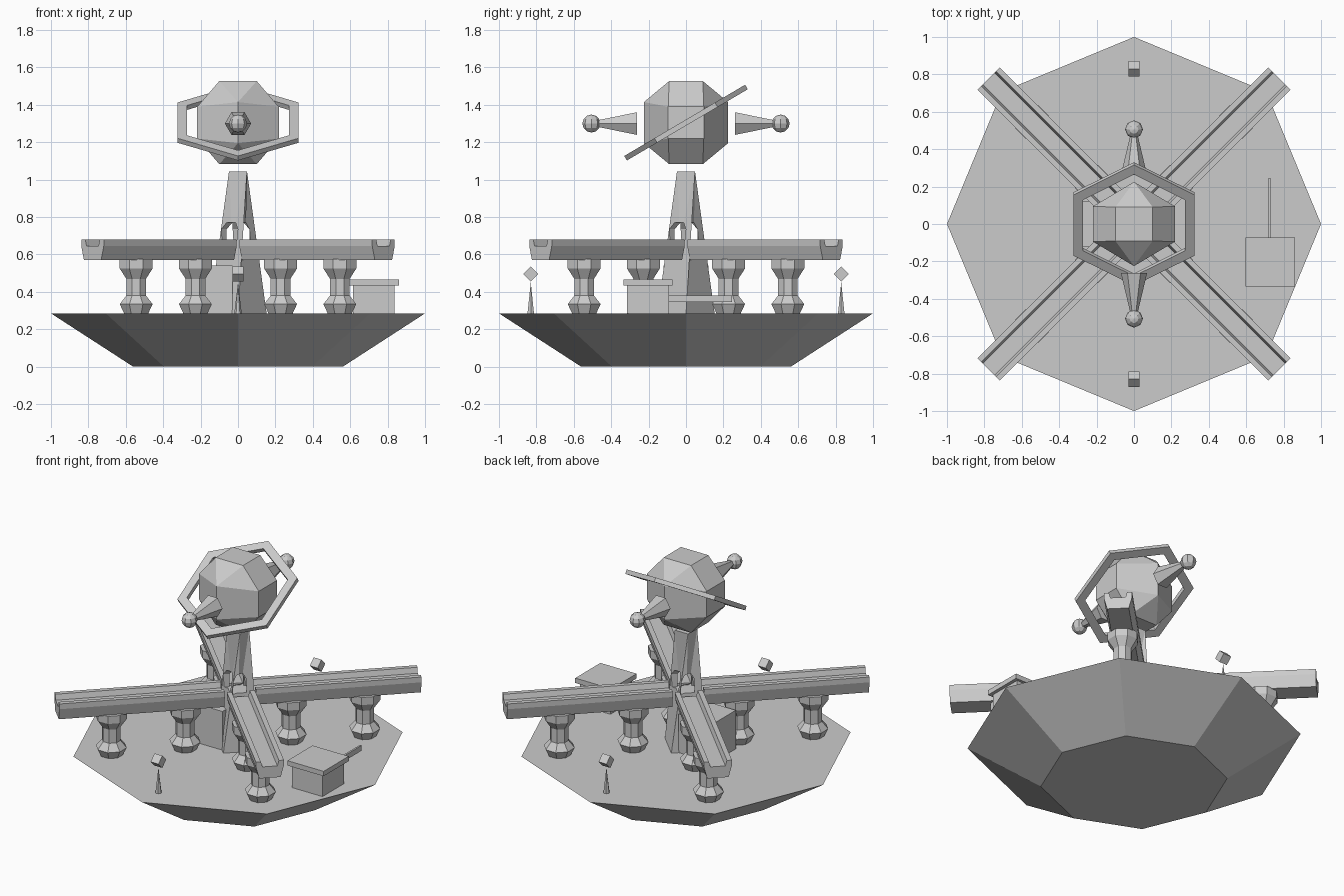
import bpy, bmesh, math
from mathutils import Matrix, Vector

if "Cube" in bpy.data.objects:
    bpy.data.objects.remove(bpy.data.objects["Cube"])

def make(name, verts, faces=None):
    """Mesh object from faces, or from the convex hull if no faces are given."""
    bm = bmesh.new()
    vs = [bm.verts.new(v) for v in verts]
    if faces is None:
        bmesh.ops.convex_hull(bm, input=vs)
        bmesh.ops.dissolve_limit(bm, angle_limit=0.01, verts=bm.verts, edges=bm.edges)
    else:
        for f in faces:
            bm.faces.new([vs[i] for i in f])
    bmesh.ops.recalc_face_normals(bm, faces=bm.faces)
    me = bpy.data.meshes.new(name)
    bm.to_mesh(me)
    bm.free()
    ob = bpy.data.objects.new(name, me)
    bpy.context.collection.objects.link(ob)
    return ob

def loft(name, rings):
    """Closed solid through rings of equal point count."""
    n = len(rings[0])
    faces = [[k*n+i, k*n+(i+1) % n, (k+1)*n+(i+1) % n, (k+1)*n+i]
             for k in range(len(rings)-1) for i in range(n)]
    faces += [list(range(n))[::-1], [(len(rings)-1)*n+i for i in range(n)]]
    return make(name, [p for r in rings for p in r], faces)

def ngon(n, r, z, a0=0.0):
    return [(r*math.cos(a0+i*math.tau/n), r*math.sin(a0+i*math.tau/n), z) for i in range(n)]

def box(name, lo, hi):
    return make(name, [(x, y, z) for x in (lo[0], hi[0]) for y in (lo[1], hi[1]) for z in (lo[2], hi[2])])

D = 0.285  # deck height

# Floating octagonal base
loft("base_island", [ngon(8, 0.56, 0), ngon(8, 1.0, D)])

# Channel arms on the diagonals, each on two turned columns
half = [(0.065, 0.57), (0.085, 0.645), (0.085, 0.68), (0.055, 0.68), (0.045, 0.645)]
section = half + [(-v, z) for v, z in reversed(half)]
column = [(0.07, D), (0.095, 0.335), (0.057, 0.38), (0.057, 0.47), (0.095, 0.525), (0.095, 0.575)]
for k in range(4):
    a = math.pi/4 + k*math.pi/2
    arm = loft(f"channel_arm_{k+1}", [[(u, v, z) for v, z in section] for u in (0.095, 1.10)])
    arm.rotation_euler.z = a
    for j, d in enumerate((0.322, 0.77)):
        c = loft(f"column_{k+1}_{j+1}", [ngon(8, r, z, math.pi/8) for r, z in column])
        c.location = (d*math.cos(a), d*math.sin(a), 0)

# Twisted central spire with crossing openings above the channels
spire = loft("spire", [ngon(4, 0.153, D, 0), ngon(4, 0.068, 1.045, math.pi/4)])
for s in (1, -1):
    w = 0.043
    prof = [(-w, 0.65), (w, 0.65), (w, 0.735), (w*0.5, 0.77), (-w*0.5, 0.77), (-w, 0.735)]
    cut = loft("opening_cutter", [[(u, v, z) for v, z in prof] for u in (-0.3, 0.3)])
    cut.rotation_euler.z = s*math.pi/4
    cut.hide_render = True
    cut.hide_viewport = True
    m = spire.modifiers.new("opening", 'BOOLEAN')
    m.operation = 'DIFFERENCE'
    m.solver = 'EXACT'
    m.object = cut

# Entrance block against the spire
box("entrance_block", (-0.28, -0.12, D), (-0.03, 0.12, 0.54))

# Faceted orb
C = Vector((0, 0, 1.305))
S = (1, -1)
pts = [(a*0.1, b*0.09, c*0.222) for a in S for b in S for c in S]
pts += [(a*0.218, b*0.095, c*0.085) for a in S for b in S for c in S]
pts += [(0, b*0.225, c*0.11) for b in S for c in S]
orb = make("orb", pts)
orb.location = C

# Tilted hexagonal ring
n, t = 6, 0.014
loops = [ngon(n, r, z, math.pi/2) for r, z in ((0.375, -t), (0.375, t), (0.315, t), (0.315, -t))]
ring = make("orbit_ring", [p for l in loops for p in l],
            [[k*n+i, k*n+(i+1) % n, ((k+1) % 4)*n+(i+1) % n, ((k+1) % 4)*n+i]
             for k in range(4) for i in range(n)])
ring.location = C
ring.rotation_euler.x = math.radians(30.5)

# Spikes with ball tips, front and back
for s, side in ((-1, "front"), (1, "back")):
    sp = loft(f"{side}_spike", [ngon(6, 0.07, 0.262), ngon(6, 0.022, 0.465)])
    sp.rotation_euler.x = -s*math.pi/2
    sp.location = C - Vector((0, 0, 0.005))
    bm = bmesh.new()
    bmesh.ops.create_uvsphere(bm, u_segments=8, v_segments=6, radius=0.048)
    me = bpy.data.meshes.new(f"{side}_ball")
    bm.to_mesh(me)
    bm.free()
    ball = bpy.data.objects.new(f"{side}_ball", me)
    ball.location = (0, s*0.506, 1.30)
    bpy.context.collection.objects.link(ball)

    # Lamp: thin cone with a floating cube
    cone = make(f"{side}_lamp_post", ngon(6, 0.02, D) + [(0, 0, 0.45)])
    cone.location.y = s*0.83
    h = 0.0285
    cube = box(f"{side}_lamp_cube", (-h, -h, -h), (h, h, h))
    cube.location = (0, s*0.83, 0.495)
    cube.rotation_euler.x = math.pi/4

# Chest with lid and protruding bar
box("chest_body", (0.615, -0.315, D), (0.838, -0.09, 0.435))
box("chest_lid", (0.595, -0.335, 0.433), (0.86, -0.073, 0.465))
box("chest_bar", (0.718, -0.10, 0.345), (0.73, 0.247, 0.38))
